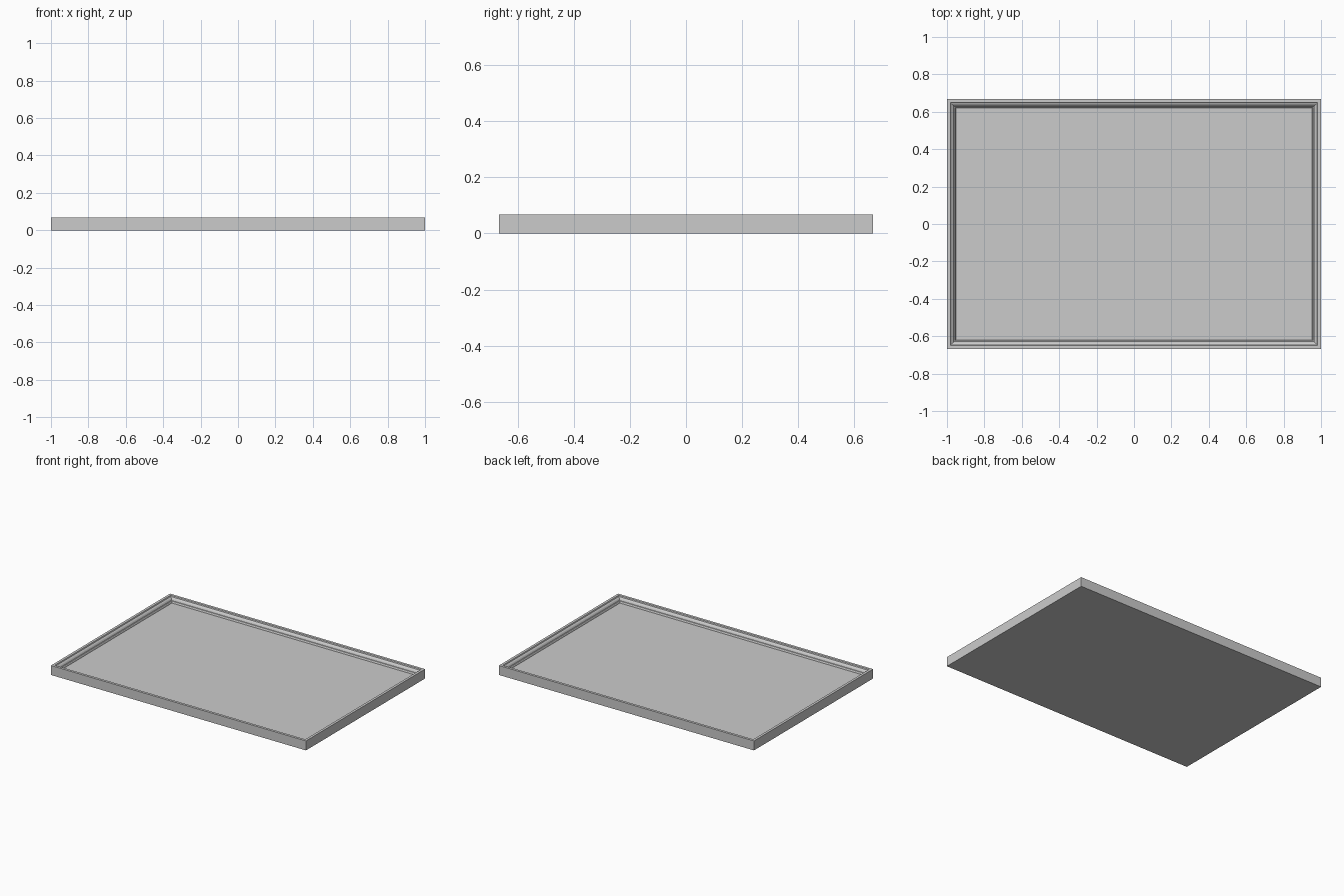
import bpy, bmesh

if "Cube" in bpy.data.objects:
    bpy.data.objects.remove(bpy.data.objects["Cube"])

HX, HY, H = 1.0, 0.667, 0.067
PANEL_Z = 0.031

# moulding cross-section: (inset from outer edge, height)
profile = [(0, 0), (0, H), (0.018, H), (0.021, 0.060), (0.025, 0.060),
           (0.029, 0.058), (0.033, 0.054), (0.036, 0.049), (0.038, 0.043),
           (0.043, 0.042), (0.046, 0.038), (0.048, PANEL_Z)]


def ring(bm, inset, z):
    x, y = HX - inset, HY - inset
    return [bm.verts.new(p) for p in ((-x, -y, z), (x, -y, z), (x, y, z), (-x, y, z))]


def finish(bm, name):
    mesh = bpy.data.meshes.new(name)
    bm.to_mesh(mesh)
    bm.free()
    obj = bpy.data.objects.new(name, mesh)
    bpy.context.collection.objects.link(obj)
    return obj


# mitred moulded frame with a flat underside
bm = bmesh.new()
rings = [ring(bm, *p) for p in profile]
for a, b in zip(rings, rings[1:]):
    for i in range(4):
        j = (i + 1) % 4
        bm.faces.new((a[i], a[j], b[j], b[i]))
bm.faces.new(rings[0][::-1])
finish(bm, "moulded_frame")

# recessed panel closing the inside of the frame
bm = bmesh.new()
bm.faces.new(ring(bm, profile[-1][0], PANEL_Z))
finish(bm, "recessed_panel")
